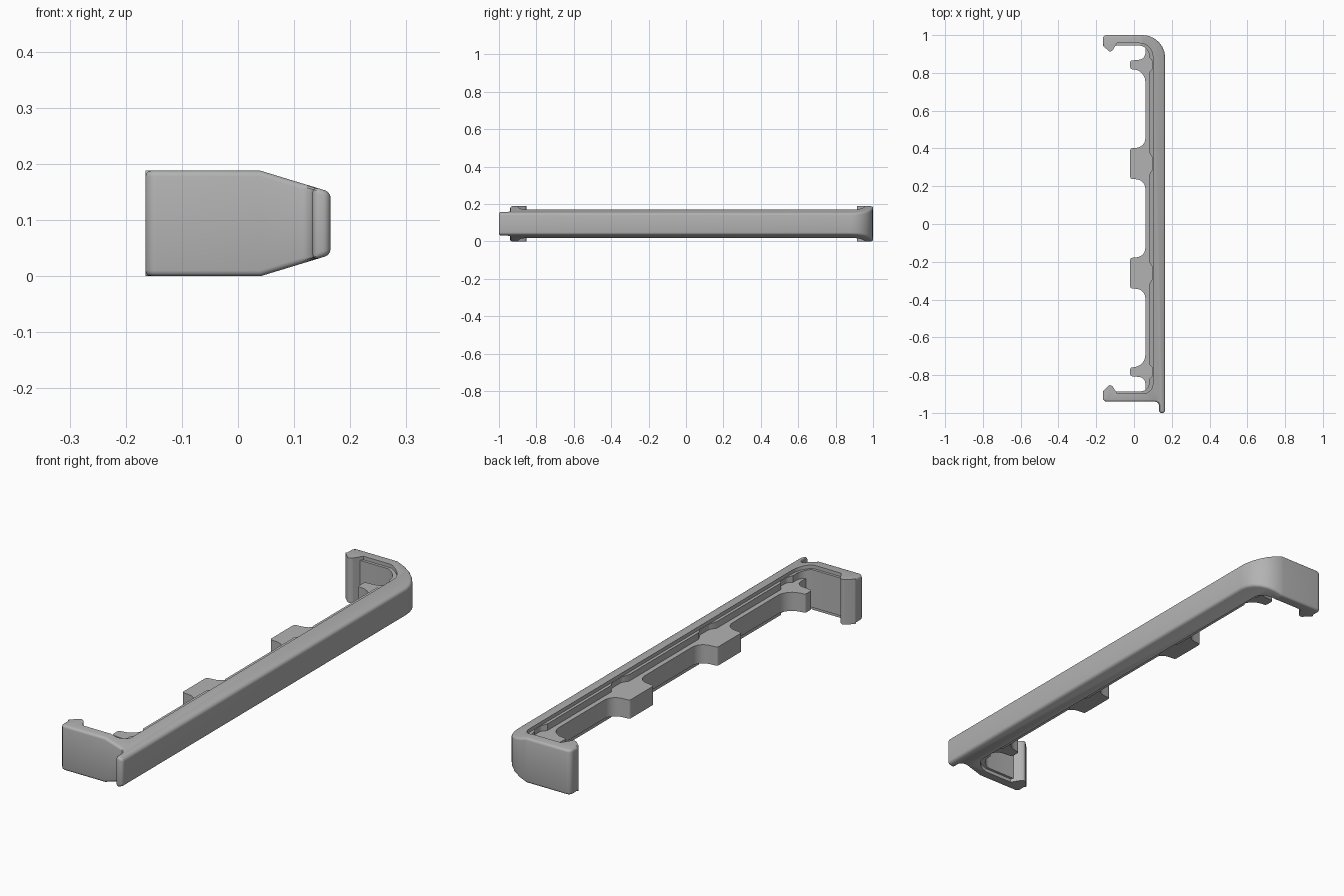
import bpy, bmesh, math
from mathutils import Vector

cube = bpy.data.objects.get("Cube")
if cube:
    bpy.data.objects.remove(cube)

grey = bpy.data.materials.new("plain grey")
grey.use_nodes = True
tone = (0.45, 0.45, 0.45, 1)
grey.diffuse_color = tone
grey.node_tree.nodes["Principled BSDF"].inputs["Base Color"].default_value = tone

TAPER_START, TAPER = 0.04, 0.304
FRONT, BACK, REACH = -0.94, 1.0, -0.165


def rounded(corners, steps=6):
    """Turn (x, y, radius) corners into an outline with round corners."""
    outline = []
    for i, (x, y, r) in enumerate(corners):
        p = Vector((x, y))
        if not r:
            outline.append(p)
            continue
        a = (Vector(corners[i - 1][:2]) - p).normalized()
        b = (Vector(corners[(i + 1) % len(corners)][:2]) - p).normalized()
        half = a.angle(b) / 2
        centre = p + (a + b).normalized() * r / math.sin(half)
        start = (p + a * r / math.tan(half) - centre).normalized()
        end = (p + b * r / math.tan(half) - centre).normalized()
        for k in range(steps + 1):
            outline.append(centre + start.slerp(end, k / steps) * r)
    return outline


def is_outer(face):
    """Side faces looking away from the inside of the frame, and the end lip."""
    c = face.calc_center_median()
    if abs(face.normal.z) > 0.5:
        return False
    away = face.normal.x * (c.x + 0.05) + face.normal.y * c.y
    return away > 0 or c.y < FRONT - 0.003


def prism(name, corners, low, high, tapered=True, bevel=0):
    """Raise an outline, narrowing its height toward the outer side."""
    bm = bmesh.new()
    base = bm.faces.new([bm.verts.new((p.x, p.y, 0)) for p in rounded(corners)])
    raised = bmesh.ops.extrude_face_region(bm, geom=[base], use_keep_orig=True)
    for v in raised["geom"]:
        if isinstance(v, bmesh.types.BMVert):
            v.co.z = 1
    if tapered:
        bmesh.ops.bisect_plane(bm, geom=bm.verts[:] + bm.edges[:] + bm.faces[:],
                               plane_co=(TAPER_START, 0, 0), plane_no=(1, 0, 0))
    for v in bm.verts:
        cut = max(0, v.co.x - TAPER_START) * TAPER if tapered else 0
        v.co.z = high - cut if v.co.z > 0.5 else low + cut
    bmesh.ops.recalc_face_normals(bm, faces=bm.faces[:])
    bm.normal_update()
    if bevel:
        rims = [e for e in bm.edges if len(e.link_faces) == 2
                and e.calc_face_angle() > 0.8
                and any(abs(f.normal.z) > 0.5 for f in e.link_faces)
                and any(is_outer(f) for f in e.link_faces)]
        bmesh.ops.bevel(bm, geom=rims, offset=bevel, offset_type='OFFSET',
                        segments=3, profile=0.5, affect='EDGES', clamp_overlap=False)
    mesh = bpy.data.meshes.new(name)
    bm.to_mesh(mesh)
    bm.free()
    mesh.materials.append(grey)
    obj = bpy.data.objects.new(name, mesh)
    bpy.context.collection.objects.link(obj)
    bpy.ops.object.select_all(action='DESELECT')
    obj.select_set(True)
    bpy.context.view_layer.objects.active = obj
    bpy.ops.object.shade_smooth_by_angle(angle=math.radians(32))


def hook(y, side):
    """Arm end with a snap hook; side points toward the middle."""
    return [(REACH, y, 0.02), (REACH, y + side * 0.055, 0.012),
            (-0.128, y + side * 0.09, 0.012), (-0.113, y + side * 0.08, 0.008),
            (-0.09, y + side * 0.043, 0)]


# Clip frame: long bar, two hooked arms and the end lip
frame = hook(BACK, -1)
frame += [(0.1, 0.957, 0.07), (0.1, -0.897, 0.05)]
frame += reversed(hook(FRONT, 1))
frame += [(0.133, FRONT, 0.025), (0.133, -1, 0.012),
          (0.165, -1, 0.014), (0.165, BACK, 0.12)]
prism("clip_frame", frame, 0, 0.188, bevel=0.01)

# Tabs: lower y, upper y, lower and upper root radius
tabs = [(0.82, 0.865, 0.065, 0.035), (0.24, 0.4, 0.05, 0.05),
        (-0.34, -0.18, 0.05, 0.05), (-0.805, -0.76, 0.035, 0.065)]

# Inner ledge with a relief notch behind every tab
ledge = [(-0.1, 0.965, 0), (-0.1, 0.945, 0), (0.08, 0.945, 0.055)]
for low, high, _, _ in tabs:
    mid = (low + high) / 2
    half = 0.06 if high - low > 0.1 else 0.04
    ledge += [(0.08, mid + half, 0), (0.098, mid + half / 2, 0.02),
              (0.098, mid - half / 2, 0.02), (0.08, mid - half, 0)]
ledge += [(0.08, -0.886, 0.045), (-0.1, -0.886, 0), (-0.1, -0.91, 0),
          (0.11, -0.91, 0.03), (0.11, 0.965, 0.06)]
prism("inner_ledge", ledge, 0.015, 0.173)

# Thin web carrying the four tabs
web = [(0.11, -0.91, 0), (0.11, 0.96, 0.03), (0.06, 0.96, 0)]
for low, high, root_low, root_high in tabs:
    web += [(0.06, high + 0.008, root_high), (-0.02, high, 0.01),
            (-0.02, low, 0.01), (0.06, low - 0.008, root_low)]
web += [(0.06, -0.91, 0)]
prism("tab_web", web, 0.055, 0.133, tapered=False)
